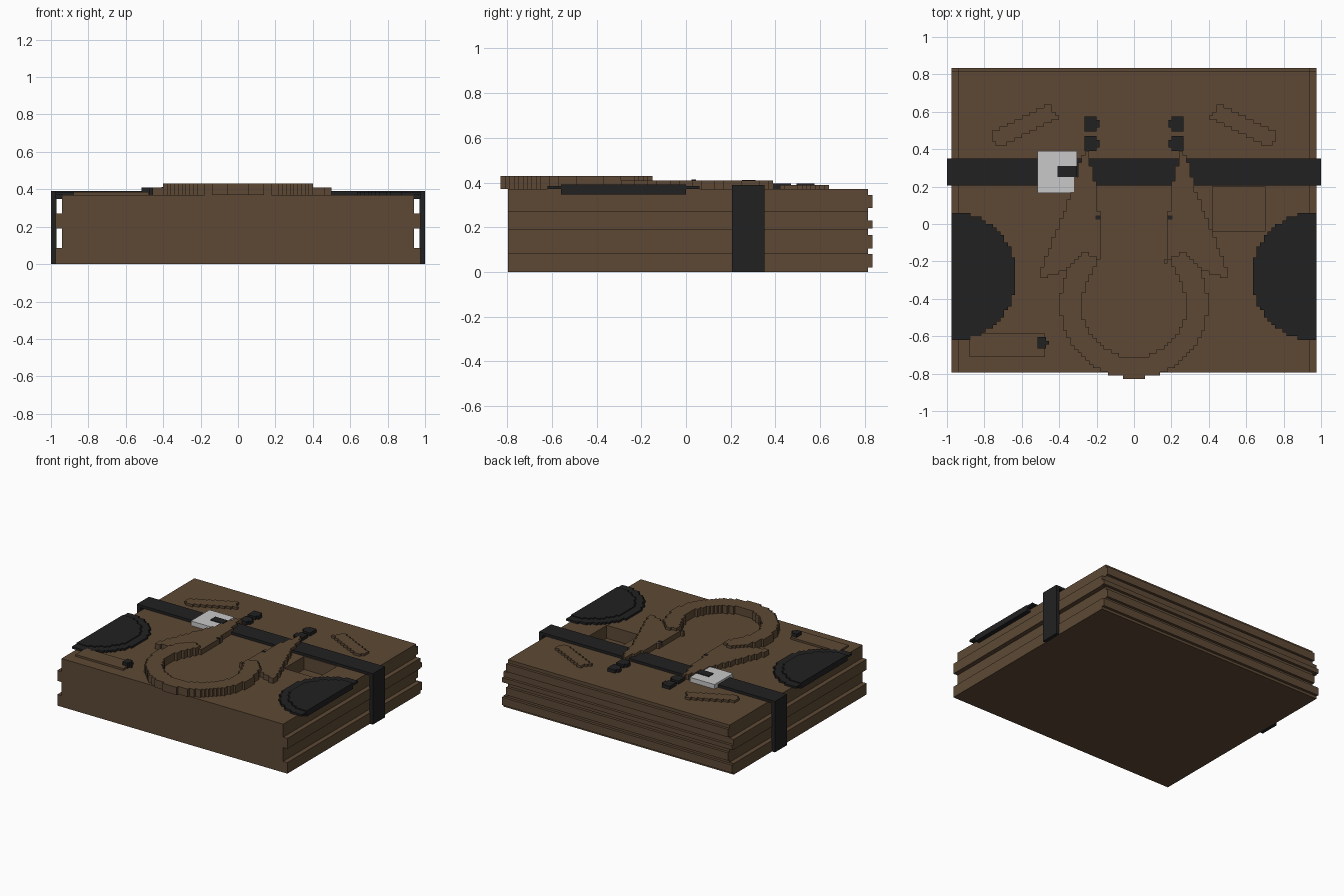
import bpy, bmesh, math
from mathutils import Vector

cube = bpy.data.objects.get("Cube")
if cube:
    bpy.data.objects.remove(cube, do_unlink=True)


def material(name, rgb, rough=0.8):
    m = bpy.data.materials.new(name)
    m.use_nodes = True
    m.diffuse_color = (*rgb, 1)
    bsdf = next(n for n in m.node_tree.nodes if n.type == 'BSDF_PRINCIPLED')
    bsdf.inputs["Base Color"].default_value = (*rgb, 1)
    bsdf.inputs["Roughness"].default_value = rough
    return m


BROWN = material("brown_leather", (0.11, 0.066, 0.035))
BLACK = material("black_trim", (0.0152, 0.0152, 0.0152))
SILVER = material("silver_buckle", (0.58, 0.58, 0.58))


def finish(name, bm, mat):
    bmesh.ops.recalc_face_normals(bm, faces=bm.faces)
    mesh = bpy.data.meshes.new(name)
    bm.to_mesh(mesh)
    bm.free()
    mesh.materials.append(mat)
    obj = bpy.data.objects.new(name, mesh)
    bpy.context.collection.objects.link(obj)
    return obj


def box(name, x, y, z, mat):
    """Box from three (low, high) ranges."""
    bm = bmesh.new()
    bmesh.ops.create_cube(bm, size=1)
    for v in bm.verts:
        v.co = [r[0] + (c + 0.5) * (r[1] - r[0]) for c, r in zip(v.co, (x, y, z))]
    return finish(name, bm, mat)


def stepped(name, inside, x, y, z, mat, cell=0.02):
    """Plate with a stepped outline: keeps the grid cells whose centre is inside."""
    bm = bmesh.new()
    nx, ny = round((x[1] - x[0]) / cell), round((y[1] - y[0]) / cell)
    corners = {}

    def corner(i, j):
        if (i, j) not in corners:
            corners[i, j] = bm.verts.new((x[0] + i * cell, y[0] + j * cell, z[0]))
        return corners[i, j]

    for i in range(nx):
        for j in range(ny):
            if inside(x[0] + (i + 0.5) * cell, y[0] + (j + 0.5) * cell):
                bm.faces.new([corner(i + a, j + b) for a, b in ((0, 0), (1, 0), (1, 1), (0, 1))])
    top = bmesh.ops.extrude_face_region(bm, geom=bm.faces[:], use_keep_orig=True)
    for v in top["geom"]:
        if isinstance(v, bmesh.types.BMVert):
            v.co.z = z[1]
    return finish(name, bm, mat)


def polygon(points):
    """Inside test for a closed outline."""
    def test(px, py):
        hit = False
        for (ax, ay), (bx, by) in zip(points, points[1:] + points[:1]):
            if (ay > py) != (by > py) and px < ax + (py - ay) * (bx - ax) / (by - ay):
                hit = not hit
        return hit
    return test


def span(s, a, b):
    """Range mirrored to side s."""
    return tuple(sorted((s * a, s * b)))


TOP = 0.37
FRONT, BACK = -0.795, 0.815

# Case core with a pocket in its top
core = box("case_core", (-0.94, 0.94), (FRONT, BACK), (0, TOP), BROWN)
pocket = box("pocket_cutter", (0.42, 0.7), (-0.04, 0.2), (0.27, 0.5), BROWN)
pocket.hide_render = True
pocket.hide_viewport = True
cut = core.modifiers.new("pocket", 'BOOLEAN')
cut.operation, cut.object, cut.solver = 'DIFFERENCE', pocket, 'EXACT'

# Raised bands along both ends
for s, side in ((1, "left"), (-1, "right")):
    for level, z in (("lower", (0, 0.085)), ("upper", (0.19, 0.27))):
        box(f"{side}_{level}_band", span(s, 0.94, 0.975), (FRONT, BACK), z, BROWN)

# Ribs along the back
for k, (z, w) in enumerate((((0.02, 0.08), 0.975), ((0.105, 0.165), 0.94),
                            ((0.195, 0.23), 0.975), ((0.285, 0.345), 0.94))):
    box(f"back_rib_{k + 1}", (-w, w), (BACK, 0.835), z, BROWN)

# Strap over the top and down both ends
STRAP_Y = (0.205, 0.35)
box("strap_top", (-1, 1), STRAP_Y, (TOP, 0.39), BLACK)
for s, side in ((1, "left"), (-1, "right")):
    box(f"{side}_strap_end", span(s, 0.97, 1), STRAP_Y, (0, TOP), BLACK)

# Buckle and its prong
box("buckle", (-0.515, -0.305), (0.165, 0.39), (TOP, 0.405), SILVER)
box("buckle_prong", (-0.41, -0.305), (0.25, 0.31), (TOP, 0.411), BLACK)


# Open ring at the front
def ring_shape(px, py):
    px = abs(px)
    r = math.hypot(px, py + 0.43)
    if py < -0.36:
        return 0.28 < r < 0.395
    return arm(px, py)


arm = polygon([(0.27, -0.37), (0.39, -0.37), (0.36, -0.24), (0.26, -0.135),
               (0.19, -0.195), (0.24, -0.28)])
stepped("front_ring", ring_shape, (-0.4, 0.4), (-0.83, -0.13), (TOP, 0.43), BROWN)

# Tapered blades, bars, lugs and end discs on both sides
blade = polygon([(0.25, 0.395), (0.29, 0.33), (0.32, 0.2), (0.42, -0.05), (0.51, -0.28),
                 (0.46, -0.28), (0.36, -0.25), (0.26, -0.14), (0.17, -0.2),
                 (0.18, -0.03), (0.2, 0.16), (0.22, 0.28)])
bar = polygon([(0.45, 0.64), (0.77, 0.485), (0.73, 0.41), (0.41, 0.57)])


def disc(radius):
    return lambda px, py: math.hypot(px - 0.975, py + 0.28) < radius


for s, side in ((1, "left"), (-1, "right")):
    def mirrored(test, s=s):
        return lambda px, py: test(px * s, py)

    stepped(f"{side}_blade", mirrored(blade), span(s, 0.16, 0.52), (-0.29, 0.41),
            (TOP, 0.41), BROWN)
    stepped(f"{side}_bar", mirrored(bar), span(s, 0.4, 0.8), (0.4, 0.64),
            (TOP, 0.388), BROWN)
    stepped(f"{side}_disc_rim", mirrored(disc(0.345)), span(s, 0.615, 0.975),
            (-0.64, 0.08), (TOP, 0.385), BLACK)
    stepped(f"{side}_disc_centre", mirrored(disc(0.285)), span(s, 0.675, 0.975),
            (-0.58, 0.02), (0.347, 0.392), BLACK)
    for k, y in enumerate((0.39, 0.495)):
        box(f"{side}_lug_{k + 1}", span(s, 0.2, 0.265), (y, y + 0.08), (TOP, 0.395), BLACK)
        box(f"{side}_lug_tab_{k + 1}", span(s, 0.185, 0.2), (y + 0.02, y + 0.06),
            (TOP, 0.395), BLACK)
    box(f"{side}_rivet", span(s, 0.18, 0.205), (0.025, 0.045), (TOP, 0.413), BLACK)

# Side flap with its catch
box("flap", (-0.88, -0.475), (-0.71, -0.585), (TOP, 0.385), BROWN)
box("flap_catch", (-0.515, -0.47), (-0.665, -0.605), (TOP, 0.41), BLACK)
box("flap_catch_tip", (-0.47, -0.455), (-0.645, -0.625), (TOP, 0.41), BLACK)
